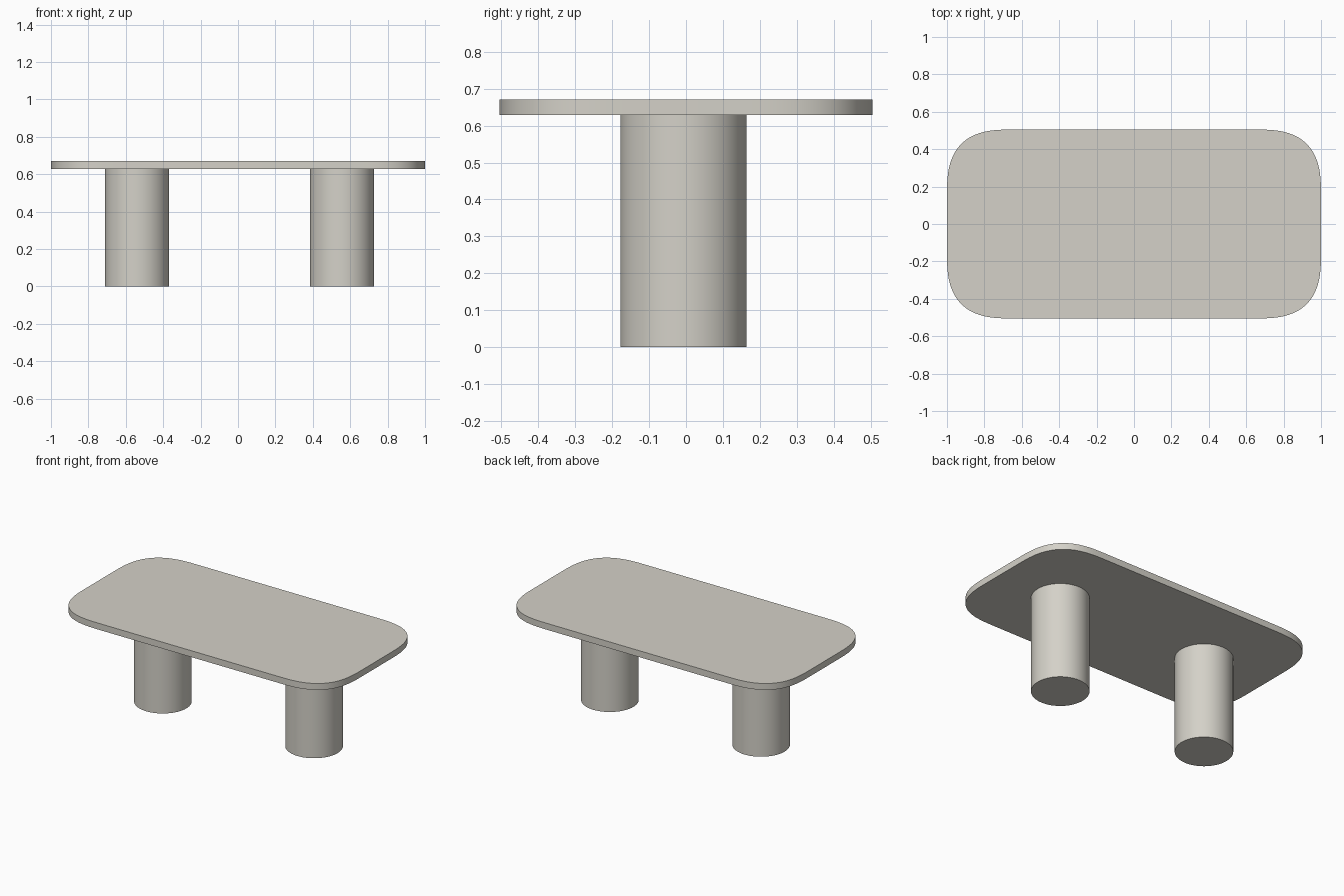
import bpy, bmesh, math

if "Cube" in bpy.data.objects:
    bpy.data.objects.remove(bpy.data.objects["Cube"])

stone = bpy.data.materials.new("warm_stone")
stone.diffuse_color = (0.66, 0.64, 0.58, 1)
stone.use_nodes = True
stone.node_tree.nodes["Principled BSDF"].inputs["Base Color"].default_value = stone.diffuse_color

HX, HY = 1.0, 0.505          # half size of the top
Z0, Z1 = 0.628, 0.67         # underside and upper face
CORNER, POWER, STEPS = 0.35, 2.8, 24


def extrude_outline(name, outline, z0, z1):
    """Solid prism from a closed 2D outline."""
    bm = bmesh.new()
    face = bm.faces.new([bm.verts.new((x, y, z0)) for x, y in outline])
    res = bmesh.ops.extrude_face_region(bm, geom=[face], use_keep_orig=True)
    top = [v for v in res["geom"] if isinstance(v, bmesh.types.BMVert)]
    bmesh.ops.translate(bm, verts=top, vec=(0, 0, z1 - z0))
    bmesh.ops.recalc_face_normals(bm, faces=bm.faces)
    mesh = bpy.data.meshes.new(name)
    bm.to_mesh(mesh)
    bm.free()
    mesh.materials.append(stone)
    obj = bpy.data.objects.new(name, mesh)
    bpy.context.collection.objects.link(obj)
    bpy.ops.object.select_all(action="DESELECT")
    obj.select_set(True)
    bpy.context.view_layer.objects.active = obj
    bpy.ops.object.shade_smooth_by_angle(angle=math.radians(35))
    return obj


# Tabletop: rectangle with soft superelliptic corners
quarter = []
for i in range(STEPS + 1):
    t = math.pi / 2 * i / STEPS
    c, s = max(math.cos(t), 0), max(math.sin(t), 0)
    quarter.append((HX - CORNER + CORNER * c ** (2 / POWER),
                    HY - CORNER + CORNER * s ** (2 / POWER)))
outline = []
for sx, sy in ((1, 1), (-1, 1), (-1, -1), (1, -1)):
    pts = quarter if sx * sy > 0 else quarter[::-1]
    outline += [(sx * x, sy * y) for x, y in pts]
extrude_outline("tabletop", outline, Z0, Z1)

# Two cylindrical pedestals
R = 0.171
for name, cx in (("left_leg", -0.539), ("right_leg", 0.556)):
    ring = [(cx + R * math.cos(math.tau * i / 64),
             -0.007 + R * math.sin(math.tau * i / 64)) for i in range(64)]
    extrude_outline(name, ring, 0, Z0)
